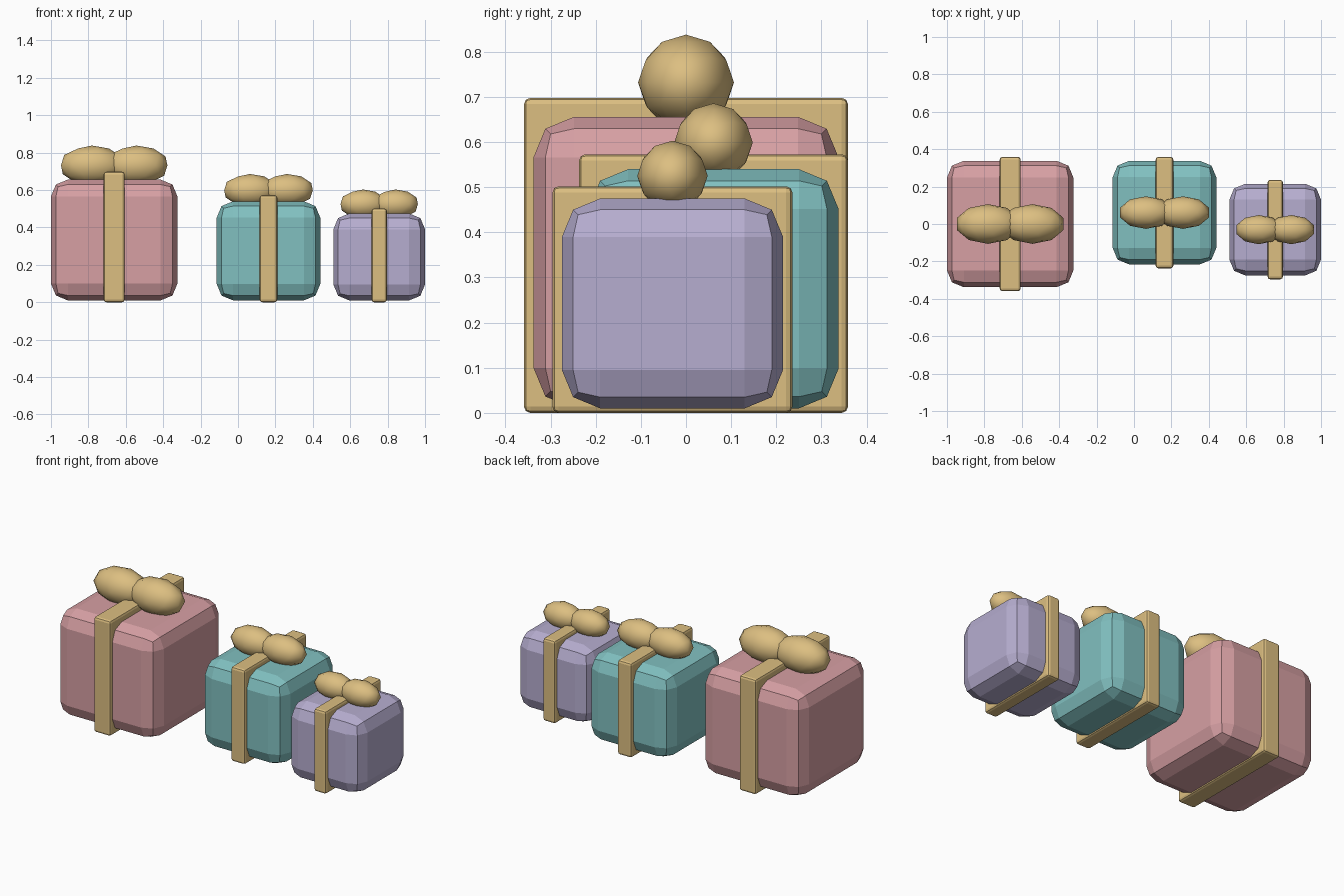
import bpy

cube = bpy.data.objects.get("Cube")
if cube:
    bpy.data.objects.remove(cube, do_unlink=True)


def make_material(name, rgb):
    mat = bpy.data.materials.new(name)
    mat.use_nodes = True
    color = (*rgb, 1)
    mat.diffuse_color = color
    mat.node_tree.nodes["Principled BSDF"].inputs["Base Color"].default_value = color
    return mat


gold = make_material("ribbon gold", (0.72, 0.52, 0.22))


def rounded_block(name, low, high, bevel, mat):
    """Box spanning two corners, with two-step bevelled edges."""
    center = [(a + b) / 2 for a, b in zip(low, high)]
    bpy.ops.mesh.primitive_cube_add(size=1, location=center)
    obj = bpy.context.object
    obj.name = name
    obj.scale = [b - a for a, b in zip(low, high)]
    bpy.ops.object.transform_apply(location=False, rotation=False, scale=True)
    mod = obj.modifiers.new("Bevel", "BEVEL")
    mod.width = bevel
    mod.segments = 2
    obj.data.materials.append(mat)


def bow_lobe(name, center, length, radius):
    """Stretched low-poly ball forming half of the bow."""
    bpy.ops.mesh.primitive_ico_sphere_add(subdivisions=2, radius=1, location=center)
    obj = bpy.context.object
    obj.name = name
    obj.scale = (length, radius, radius)
    bpy.ops.object.transform_apply(location=False, rotation=False, scale=True)
    bpy.ops.object.shade_smooth()
    obj.data.materials.append(gold)


def gift(name, rgb, x, y, half, top, bevel, strap, strap_top, spread, bow):
    """Wrapped box, the band around it, and the two-lobed bow on top."""
    wrap = make_material(name + " wrapping", rgb)
    rounded_block(name + "_box", (x - half, y - half, 0.01),
                  (x + half, y + half, top), bevel, wrap)
    depth = half + 0.021
    rounded_block(name + "_ribbon", (x - strap, y - depth, 0),
                  (x + strap, y + depth, strap_top), 0.014, gold)
    length, radius, height = bow
    for side, label in ((-1, "right"), (1, "left")):
        bow_lobe(f"{name}_bow_{label}", (x + side * spread, y, height), length, radius)


gift("large pink", (0.68, 0.35, 0.37), -0.662, 0, 0.338, 0.656, 0.09,
     0.056, 0.698, 0.119, (0.174, 0.106, 0.732))
gift("medium teal", (0.22, 0.53, 0.53), 0.163, 0.061, 0.277, 0.54, 0.088,
     0.047, 0.573, 0.099, (0.145, 0.087, 0.599))
gift("small lilac", (0.47, 0.42, 0.63), 0.755, -0.03, 0.245, 0.475, 0.085,
     0.041, 0.502, 0.087, (0.126, 0.078, 0.525))
